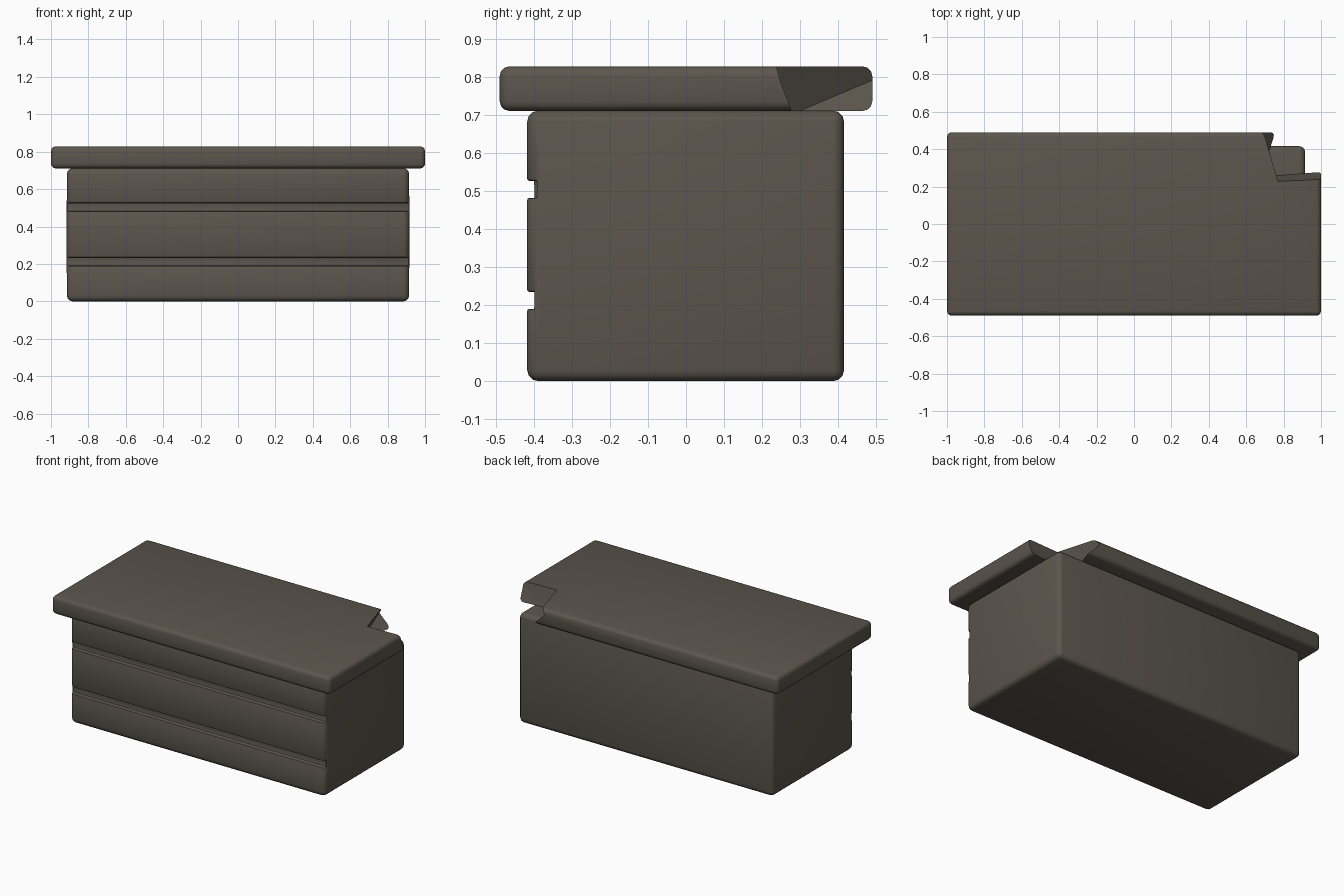
import bpy, bmesh, math
from mathutils import Vector

cube = bpy.data.objects.get("Cube")
if cube:
    bpy.data.objects.remove(cube, do_unlink=True)

stone = bpy.data.materials.new("dark_brown_stone")
stone.use_nodes = True
COLOUR = (0.105, 0.092, 0.073, 1)
stone.diffuse_color = COLOUR
stone.node_tree.nodes["Principled BSDF"].inputs["Base Color"].default_value = COLOUR


def add_object(name, bm):
    bmesh.ops.recalc_face_normals(bm, faces=bm.faces)
    mesh = bpy.data.meshes.new(name)
    bm.to_mesh(mesh)
    bm.free()
    mesh.materials.append(stone)
    obj = bpy.data.objects.new(name, mesh)
    bpy.context.collection.objects.link(obj)
    return obj


def box(name, low, high, bevel=0):
    low, high = Vector(low), Vector(high)
    bm = bmesh.new()
    bmesh.ops.create_cube(bm, size=1)
    for v in bm.verts:
        v.co = (low + high) / 2 + v.co * (high - low)
    if bevel:
        bmesh.ops.bevel(bm, geom=bm.edges[:], offset=bevel, segments=3,
                        profile=0.5, affect='EDGES')
    return add_object(name, bm)


def apply(obj, mod):
    bpy.ops.object.select_all(action='DESELECT')
    obj.select_set(True)
    bpy.context.view_layer.objects.active = obj
    bpy.ops.object.modifier_apply(modifier=mod.name)


def carve(obj, cutter):
    cutter.hide_render = True
    mod = obj.modifiers.new("carve", 'BOOLEAN')
    mod.operation = 'DIFFERENCE'
    mod.solver = 'EXACT'
    mod.object = cutter
    apply(obj, mod)
    bpy.data.objects.remove(cutter, do_unlink=True)


# Main block with two grooves along the front
body = box("body_block", (-0.915, -0.418, 0), (0.915, 0.416, 0.712), 0.03)
for z in (0.19, 0.482):
    carve(body, box("groove_cutter", (-1.1, -0.6, z), (1.1, -0.391, z + 0.045)))
soften = body.modifiers.new("soft_groove_edges", 'BEVEL')
soften.width = 0.006
soften.segments = 2
soften.limit_method = 'ANGLE'
soften.angle_limit = math.radians(65)
apply(body, soften)

# Overhanging top slab
slab = box("top_slab", (-1, -0.49, 0.711), (1, 0.49, 0.828), 0.025)

# Broken back left corner: slanted cut that leaves a sloping shard at the bottom
TOP = [(0.77, 0.228), (1.2, 0.25), (1.2, 0.7), (0.631, 0.7)]
BOTTOM = [(0.705, 0.256), (1.2, 0.295), (1.2, 0.7), (0.571, 0.7)]
bm = bmesh.new()
for top, bottom in zip(TOP, BOTTOM):
    a, b = Vector((*bottom, 0.711)), Vector((*top, 0.828))
    for t in (-0.2, 1.2):
        bm.verts.new(a.lerp(b, t))
bmesh.ops.convex_hull(bm, input=bm.verts[:])
p, q, r = Vector((0.692, 0.3, 0.711)), Vector((0.675, 0.49, 0.79)), Vector((0.755, 0.49, 0.711))
normal = (q - p).cross(r - p)
if normal.z < 0:
    normal.negate()
bmesh.ops.bisect_plane(bm, geom=bm.verts[:] + bm.edges[:] + bm.faces[:],
                       plane_co=p, plane_no=normal, clear_inner=True)
bmesh.ops.holes_fill(bm, edges=[e for e in bm.edges if e.is_boundary])
carve(slab, add_object("corner_cutter", bm))

# Smooth rounded edges, crisp breaks
for obj in (body, slab):
    bpy.ops.object.select_all(action='DESELECT')
    obj.select_set(True)
    bpy.context.view_layer.objects.active = obj
    bpy.ops.object.shade_smooth_by_angle(angle=math.radians(35))
